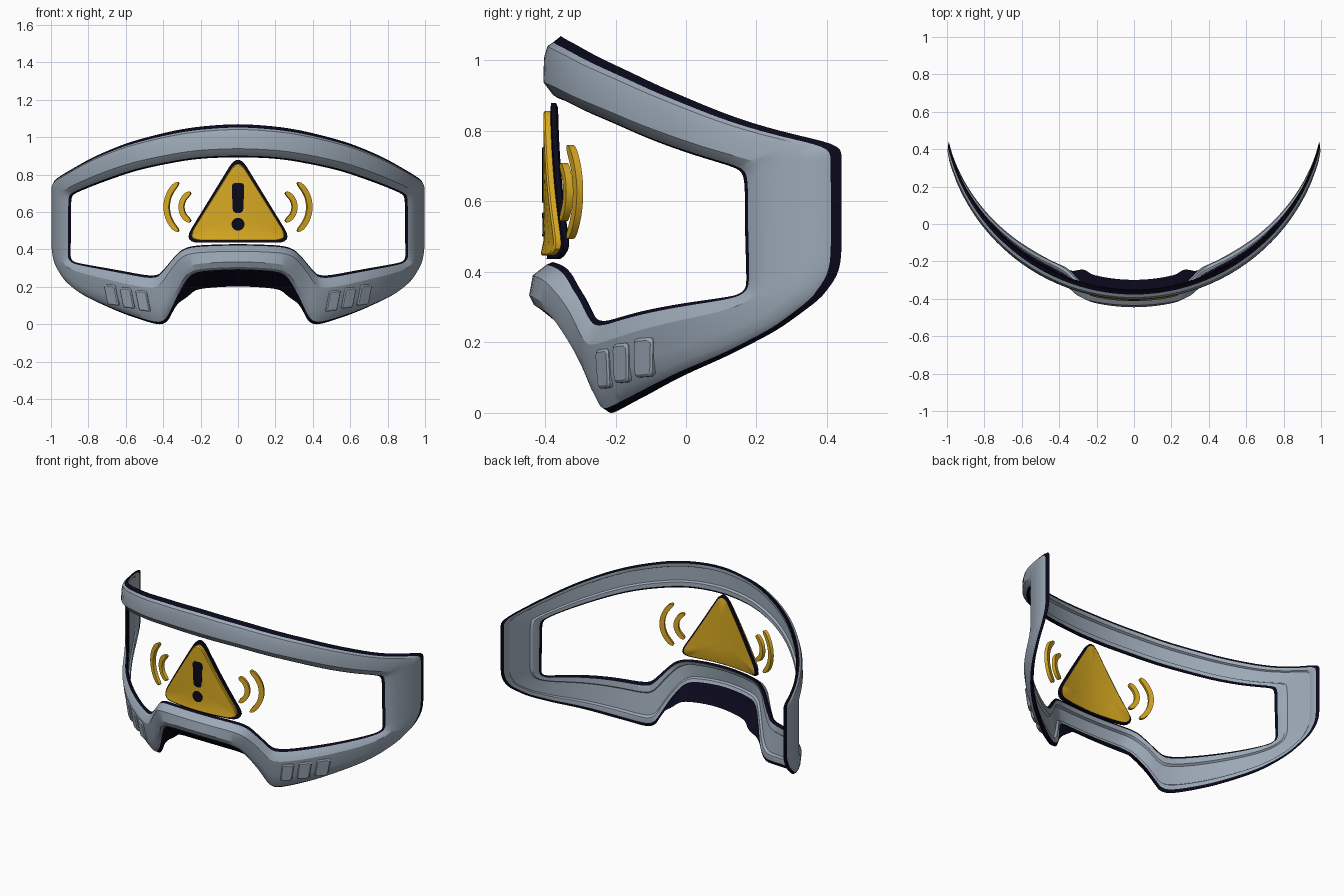
import bpy, bmesh, math

if "Cube" in bpy.data.objects:
    bpy.data.objects.remove(bpy.data.objects["Cube"])


def material(name, rgb):
    m = bpy.data.materials.new(name)
    m.diffuse_color = (*rgb, 1)
    m.use_nodes = True
    m.node_tree.nodes["Principled BSDF"].inputs["Base Color"].default_value = m.diffuse_color
    return m


GREY = material("blue grey", (0.33, 0.395, 0.47))
DARK = material("dark navy", (0.003, 0.0025, 0.011))
YELLOW = material("warning yellow", (0.69, 0.40, 0.016))


def clamp(v):
    return max(0.0, min(1.0, v))


def smooth(v):
    v = clamp(v)
    return v * v * (3 - 2 * v)


def wrap(x, z, d):
    """Place a front-view point (x, z) on the curved visor, d = depth inward."""
    s = max(-1, min(1, x / 1.017))
    r = 1.03 - d * (1 - 0.6 * s ** 4)
    y = 0.625 - r * math.sqrt(1 - s * s)
    y += 0.05 * clamp((0.35 - z) / 0.3)                                   # chin leans back
    y -= 0.045 * smooth((0.38 - abs(x)) / 0.16) * clamp((0.47 - z) / 0.12)  # nose bulge
    return (r * s, y, z)


def loft(name, rows, mats, pick=lambda i, j: 0, ring=False):
    """Skin closed rows of points; join last to first (ring) or cap the ends."""
    bm = bmesh.new()
    grid = [[bm.verts.new(p) for p in row] for row in rows]
    n, m = len(grid), len(grid[0])
    for i in range(n if ring else n - 1):
        a, b = grid[i], grid[(i + 1) % n]
        for j in range(m):
            k = (j + 1) % m
            bm.faces.new((a[j], a[k], b[k], b[j])).material_index = pick(i, j)
    if not ring:
        bm.faces.new(grid[0]).material_index = pick(0, 0)
        bm.faces.new(grid[-1]).material_index = pick(n - 2, 0)
    bmesh.ops.recalc_face_normals(bm, faces=bm.faces)
    me = bpy.data.meshes.new(name)
    bm.to_mesh(me)
    bm.free()
    for mt in mats:
        me.materials.append(mt)
    ob = bpy.data.objects.new(name, me)
    bpy.context.collection.objects.link(ob)
    bpy.ops.object.select_all(action='DESELECT')
    ob.select_set(True)
    bpy.context.view_layer.objects.active = ob
    bpy.ops.object.shade_smooth_by_angle(angle=math.radians(28))
    return ob


def rounded(corners, r, n=5, k=6):
    """Outline of a polygon with rounded corners and subdivided edges."""
    out, c = [], len(corners)

    def toward(p, q):
        l = math.dist(p, q)
        return tuple(a + (b - a) * r / l for a, b in zip(p, q))
    for i in range(c):
        p, nxt = corners[i], corners[(i + 1) % c]
        a, b = toward(p, corners[i - 1]), toward(p, nxt)
        for s in range(n + 1):
            t = s / n
            out.append(tuple((1 - t) ** 2 * u + 2 * t * (1 - t) * v + t * t * w
                             for u, v, w in zip(a, p, b)))
        e = toward(nxt, p)
        out += [tuple(u + (v - u) * s / k for u, v in zip(b, e)) for s in range(1, k)]
    return out


def plate(name, outline, centre, rings, mats, pick=lambda i, j: 0):
    """Plate following the visor; rings are (scale about centre, depth)."""
    cx, cz = centre
    rows = [[wrap(cx + (x - cx) * s, cz + (z - cz) * s, d) for x, z in outline]
            for s, d in rings]
    return loft(name, rows, mats, pick)


# Visor frame: outer and inner outline pairs (outer x, z, inner x, z), right half
half = [(0, 1.075, 0, .895), (.3, 1.05, .25, .885), (.6, .977, .55, .827),
        (.8, .893, .75, .757), (.945, .805, .86, .712), (1.0, .765, .9, .69),
        (1.0, .71, .905, .65), (1.0, .55, .905, .52), (1.0, .40, .907, .40),
        (.987, .32, .907, .35), (.94, .23, .89, .333), (.85, .153, .85, .323),
        (.65, .062, .65, .288), (.50, .012, .5, .26), (.43, -.004, .44, .262),
        (.385, .015, .41, .29), (.33, .14, .36, .35), (.27, .24, .315, .397),
        (.22, .272, .25, .422), (0, .285, 0, .43)]
pairs = half + [(-a, b, -c, d) for a, b, c, d in half[-2:0:-1]]
stations = []
for i, p in enumerate(pairs):
    q = pairs[(i + 1) % len(pairs)]
    stations += [tuple(a + (b - a) * s / 6 for a, b in zip(p, q)) for s in range(6)]
for _ in range(6):
    n = len(stations)
    stations = [tuple((a + 2 * b + c) / 4 for a, b, c in
                      zip(stations[i - 1], stations[i], stations[(i + 1) % n]))
                for i in range(n)]

# Cross-section from outer edge (t=0) to opening (t=1): (t, depth)
section = [(0, .05), (.1, .028), (.16, .012), (.35, .002), (.74, 0), (.95, .028), (1, .043),
           (.93, .053), (.78, .052), (.74, .038), (.24, .038), (.2, .052), (.08, .055)]


def nose(st):
    return smooth((0.37 - abs(st[0])) / 0.11) if st[1] < 0.6 else 0


rows = []
for st in stations:
    a, b = math.asin(st[0] / 1.017), math.asin(st[2] / 1.017)
    row = []
    for k, (t, d) in enumerate(section):
        if k == 1:                     # thinner dark edge along the chin
            t -= .05 * clamp((.35 - st[1]) / .2)
        row.append(wrap(1.017 * math.sin(a + (b - a) * t), st[1] + (st[3] - st[1]) * t, d))
    w = nose(st)                       # flange under the nose runs back and down
    x, y, z = row[0]
    row[0] = (x, y + 0.09 * w, z - 0.08 * w)
    rows.append(row)
loft("visor_frame", rows, [GREY, DARK], lambda i, j: 1 if j in (0, 5, 6, 12) else 0, ring=True)

# Warning triangle: yellow plate on a dark backing rim, yellow back
tri = rounded([(0, .918), (.298, .436), (-.298, .436)], .09, 6, 8)
plate("warning_triangle", tri, (0, .58),
      [(.05, 0), (.35, 0), (.65, 0), (.9, 0), (.925, .005), (.925, .02), (1, .022), (1, .036),
       (.955, .042), (.6, .042), (.3, .042), (.05, .042)],
      [YELLOW, DARK], lambda i, j: 1 if 5 <= i <= 7 else 0)

# Exclamation mark
plate("exclamation_bar", rounded([(-.034, .755), (.034, .755), (.027, .595), (-.027, .595)], .024),
      (0, .675), [(1, .004), (1, -.002), (.95, -.003)], [DARK])
dot = [(.034 * math.cos(i * math.pi / 12), .535 + .034 * math.sin(i * math.pi / 12))
       for i in range(24)]
plate("exclamation_dot", dot, (0, .535), [(1, .004), (1, -.002), (.95, -.003)], [DARK])

for side, label in ((1, "right"), (-1, "left")):
    # Signal arcs beside the triangle
    for part, r0, span in (("inner", .085, 65), ("outer", .165, 52)):
        rows = []
        for i in range(25):
            u = i / 12 - 1
            ang = math.radians(span * u)
            hw = .014 * max(.3, math.sqrt(1 - u ** 10))
            rows.append([wrap(side * (.22 + r * math.cos(ang)), .627 + r * math.sin(ang), d)
                         for r, d in ((r0 - hw, .014), (r0 + hw, .014),
                                      (r0 + hw, .034), (r0 - hw, .034))])
        loft(f"{part}_signal_arc_{label}", rows, [YELLOW])
    # Raised vent pads on the cheeks
    for k in range(3):
        x, z = .462 + .083 * k, .068 + .016 * k
        quad = [(side * a, b) for a, b in ((x, z), (x + .058, z + .004),
                                           (x + .08, z + .115), (x + .02, z + .11))]
        plate(f"cheek_vent_{k + 1}_{label}", rounded(quad, .014, 4, 3),
              (side * (x + .04), z + .057),
              [(1, .012), (1, -.002), (.86, -.008)], [GREY])
